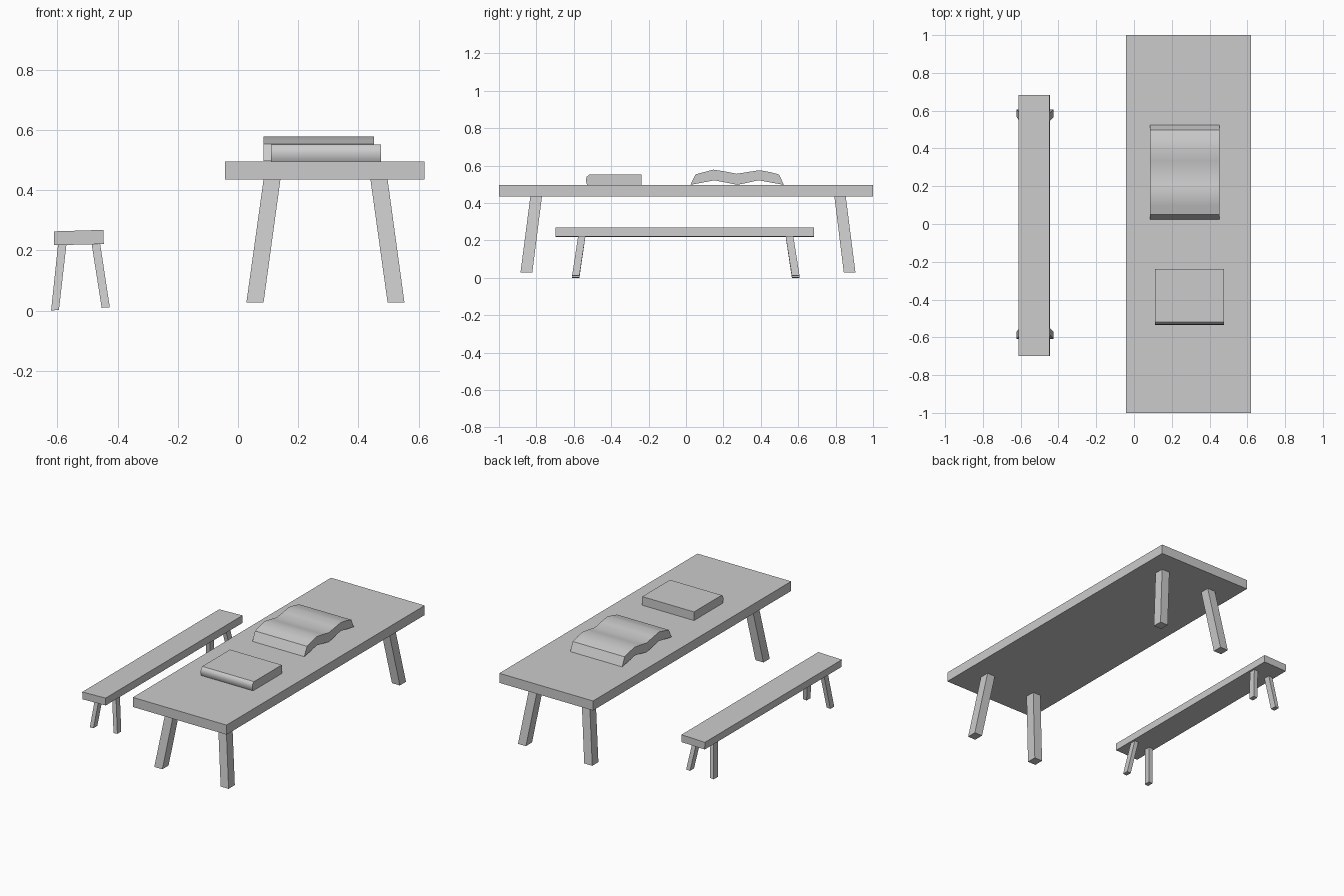
import bpy, bmesh, math

if "Cube" in bpy.data.objects:
    bpy.data.objects.remove(bpy.data.objects["Cube"])

grey = bpy.data.materials.new("plain grey")
grey.diffuse_color = (0.6, 0.6, 0.6, 1)
grey.use_nodes = True
grey.node_tree.nodes["Principled BSDF"].inputs["Base Color"].default_value = grey.diffuse_color


def finish(name, bm, smooth=False):
    bmesh.ops.recalc_face_normals(bm, faces=bm.faces)
    me = bpy.data.meshes.new(name)
    bm.to_mesh(me)
    bm.free()
    me.materials.append(grey)
    if smooth:
        for p in me.polygons:
            p.use_smooth = True
        me.set_sharp_from_angle(angle=math.radians(40))
    ob = bpy.data.objects.new(name, me)
    bpy.context.collection.objects.link(ob)


def loft(name, bottom, top):
    """Block between two rectangles given as (x0, x1, y0, y1, z at x0, z at x1)."""
    bm = bmesh.new()
    rings = []
    for x0, x1, y0, y1, za, zb in (bottom, top):
        rings.append([bm.verts.new(c) for c in
                      ((x0, y0, za), (x1, y0, zb), (x1, y1, zb), (x0, y1, za))])
    lo, hi = rings
    bm.faces.new(lo)
    bm.faces.new(hi)
    for i in range(4):
        j = (i + 1) % 4
        bm.faces.new((lo[i], lo[j], hi[j], hi[i]))
    finish(name, bm)


def prism(name, profile, x0, x1):
    """Extrude a (y, z) outline along x."""
    bm = bmesh.new()
    face = bm.faces.new([bm.verts.new((x0, y, z)) for y, z in profile])
    ext = bmesh.ops.extrude_face_region(bm, geom=[face])["geom"]
    bmesh.ops.translate(bm, vec=(x1 - x0, 0, 0),
                        verts=[v for v in ext if isinstance(v, bmesh.types.BMVert)])
    finish(name, bm, True)


# Table top and splayed legs
loft("table_top", (-0.043, 0.619, -1, 1, 0.435, 0.435),
     (-0.043, 0.619, -1, 1, 0.496, 0.496))
leg_x = {"left": (0.028, 0.085, 0.085, 0.141), "right": (0.497, 0.553, 0.44, 0.497)}
leg_y = {"front": (-0.885, -0.822, -0.832, -0.77), "back": (0.844, 0.906, 0.793, 0.854)}
for sx, (a, b, c, d) in leg_x.items():
    for sy, (e, f, g, h) in leg_y.items():
        loft(f"table_{sy}_{sx}_leg", (a, b, e, f, 0.027, 0.027),
             (c, d, g, h, 0.436, 0.436))

# Bench seat, tilted a touch, and its splayed legs
loft("bench_seat", (-0.611, -0.446, -0.698, 0.684, 0.217, 0.221),
     (-0.612, -0.447, -0.698, 0.684, 0.263, 0.268))
bench_x = {"left": (-0.621, -0.595, -0.598, -0.570, 0.0, 0.002),
           "right": (-0.453, -0.426, -0.486, -0.458, 0.009, 0.011)}
bench_y = {"front": (-0.609, -0.57, -0.577, -0.538), "back": (0.566, 0.607, 0.533, 0.574)}
for sx, (a, b, c, d, za, zb) in bench_x.items():
    for sy, (e, f, g, h) in bench_y.items():
        loft(f"bench_{sy}_{sx}_leg", (a, b, e, f, za, zb), (c, d, g, h, 0.219, 0.221))

# Closed book with rounded spine
prism("closed_book", [(-0.238, 0.495), (-0.238, 0.551), (-0.518, 0.551), (-0.531, 0.54),
                      (-0.535, 0.523), (-0.532, 0.505), (-0.527, 0.495)], 0.11, 0.476)

# Open book with two arched halves
prism("open_book", [(0.024, 0.497), (0.051, 0.553), (0.1, 0.566), (0.147, 0.578),
                    (0.21, 0.568), (0.272, 0.556), (0.335, 0.566), (0.393, 0.575),
                    (0.45, 0.565), (0.498, 0.552), (0.523, 0.497), (0.388, 0.521),
                    (0.275, 0.497), (0.152, 0.521)], 0.085, 0.452)
